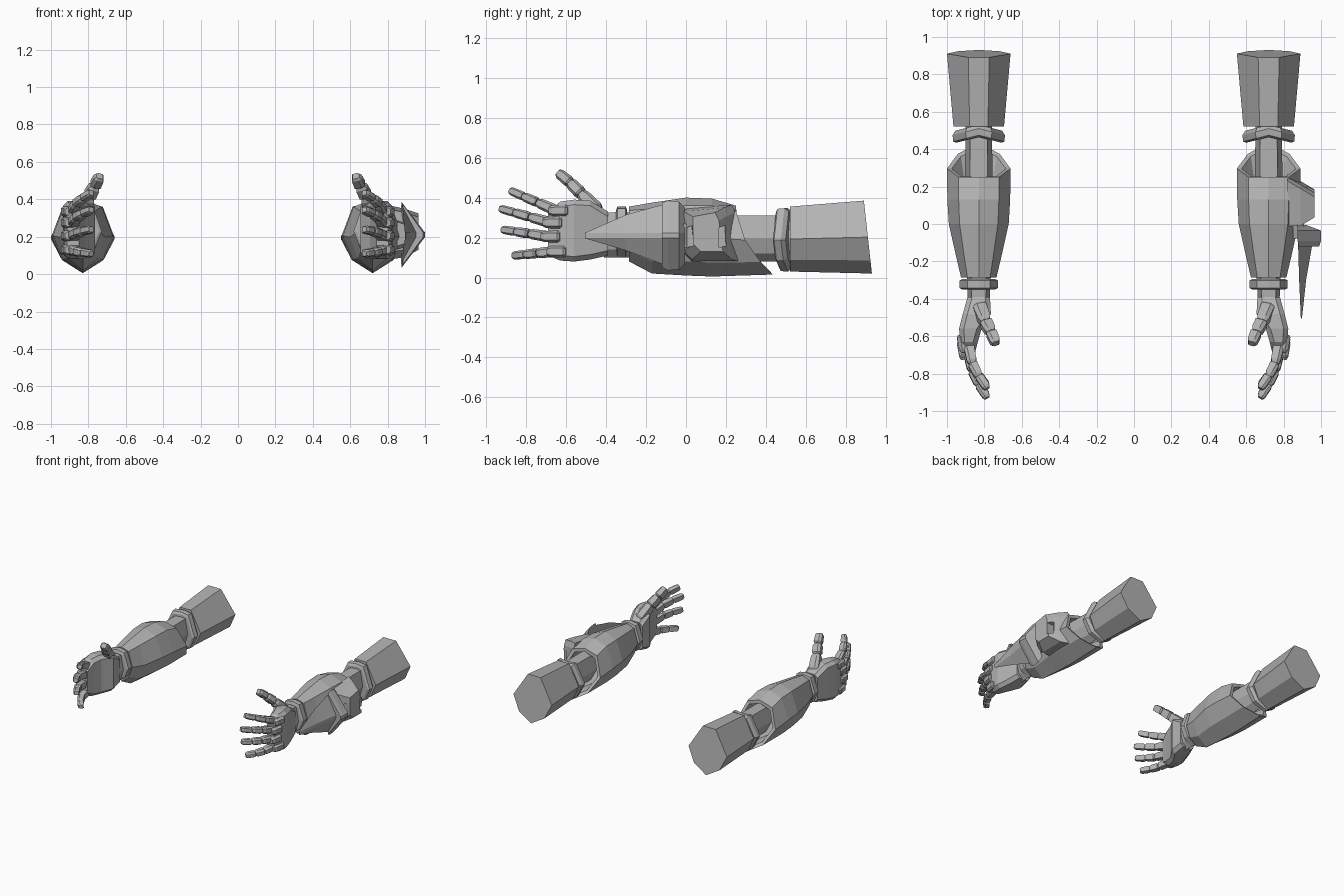
import bpy, bmesh
from mathutils import Vector

if "Cube" in bpy.data.objects:
    bpy.data.objects.remove(bpy.data.objects["Cube"], do_unlink=True)

# One neutral metal colour
metal = bpy.data.materials.new("grey_metal")
metal.use_nodes = True
metal.diffuse_color = (0.45, 0.45, 0.45, 1)
metal.node_tree.nodes["Principled BSDF"].inputs["Base Color"].default_value = (0.45, 0.45, 0.45, 1)


def build(name, lofts, place):
    """Skin each loft (a list of rings) with closed ends into one flat-shaded object."""
    bm = bmesh.new()
    for rings in lofts:
        grid = [[bm.verts.new(place(p)) for p in ring] for ring in rings]
        n = len(grid[0])
        for a, b in zip(grid, grid[1:]):
            for i in range(n):
                bm.faces.new((a[i], a[(i + 1) % n], b[(i + 1) % n], b[i]))
        bm.faces.new(grid[0])
        bm.faces.new(grid[-1])
    bmesh.ops.recalc_face_normals(bm, faces=bm.faces)
    mesh = bpy.data.meshes.new(name)
    bm.to_mesh(mesh)
    bm.free()
    mesh.materials.append(metal)
    ob = bpy.data.objects.new(name, mesh)
    bpy.context.collection.objects.link(ob)
    return ob


def section(y, w, top, bot, flat=0.64, drop=0.0, tilt=0.0, bend=0.0):
    """Eight-sided cross-section of the arm at y."""
    mid, low = (top + bot) / 2, bot + 0.18 * (top - bot)
    half = [(0, top), (flat * w, top - drop), (w, mid), (0.66 * w, low), (0, bot)]
    pts = half + [(-x, z) for x, z in half[-2:0:-1]]
    return [(x, y - tilt * (z - 0.2) - bend * abs(x), z) for x, z in pts]


def rim(w, top, bot, depth=0.0):
    """Swept-back rear opening of the forearm."""
    return [(x, 0.25 - depth + 0.18 * ((0.36 - z) / 0.34) ** 2, z)
            for x, y, z in section(0, w, top, bot, drop=0.03)]


def slab(y, x0, x1, z0, z1, c=0.025):
    """Chamfered rectangle across the hand."""
    return [(x0 + c, y, z0), (x1 - c, y, z0), (x1, y, z0 + c), (x1, y, z1 - c),
            (x1 - c, y, z1), (x0 + c, y, z1), (x0, y, z1 - c), (x0, y, z0 + c)]


def phalanx(a, b, r):
    """Tapered six-sided finger segment from a to b."""
    a, b = Vector(a), Vector(b)
    d = (b - a).normalized()
    u = (Vector((1, 0, 0)) - d * d.x).normalized()
    v = d.cross(u)
    rings = []
    for t, s in ((0, 0.75), (0.12, 1), (0.82, 0.92), (1, 0.65)):
        c = a.lerp(b, t)
        rings.append([c + (u * i + v * j) * r * s for i, j in
                      ((1, 0.6), (0.4, 1), (-1, 0.9), (-1, -0.9), (0.4, -1), (1, -0.6))])
    return rings


def digit(points, r):
    return [phalanx(a, b, r * (1 - 0.1 * i)) for i, (a, b) in enumerate(zip(points, points[1:]))]


# Finger base and tip as (y, z)
FINGERS = {
    "index_finger": ((-0.65, 0.335), (-0.88, 0.435)),
    "middle_finger": ((-0.68, 0.275), (-0.93, 0.345)),
    "ring_finger": ((-0.69, 0.205), (-0.92, 0.24)),
    "little_finger": ((-0.66, 0.13), (-0.865, 0.11)),
}


def arm(side, cx, s):
    """One arm; local +x points away from the body."""
    def place(p):
        return (cx + s * p[0], p[1], p[2])

    def part(name, *lofts):
        return build(side + "_" + name, lofts, place)

    part("upper_arm", [section(0.52, 0.135, 0.355, 0.03, flat=0.36),
                       section(0.911, 0.17, 0.385, 0.02, flat=0.33, tilt=0.11)])
    part("elbow_band", [section(y, w, 0.2 + w * 1.05, 0.19 - w * 1.15, flat=0.5, bend=0.25)
                        for y, w in ((0.465, 0.12), (0.475, 0.137), (0.51, 0.14), (0.53, 0.125))])
    part("elbow_joint", [section(0.14, 0.075, 0.31, 0.08), section(0.55, 0.07, 0.31, 0.08)])

    # Forearm shell with a hollow rear opening
    part("forearm", [
        section(-0.285, 0.095, 0.355, 0.08, drop=0.02),
        section(-0.17, 0.122, 0.375, 0.02, drop=0.03),
        section(0.0, 0.16, 0.4, 0.01, drop=0.04),
        section(0.13, 0.168, 0.395, 0.005, drop=0.035),
        rim(0.17, 0.36, 0.015),
        rim(0.145, 0.335, 0.04),
        rim(0.12, 0.32, 0.06, 0.1),
    ])
    part("wrist_band", [section(y, w, 0.228 + 1.25 * w, 0.228 - 1.25 * w, flat=0.6, drop=0.01)
                        for y, w in ((-0.35, 0.088), (-0.343, 0.102), (-0.302, 0.102), (-0.295, 0.088))])
    part("wrist", [section(-0.41, 0.058, 0.325, 0.1), section(-0.27, 0.065, 0.33, 0.1)])

    # Hand with the palm turned inwards
    part("palm", [
        slab(-0.39, -0.06, 0.06, 0.11, 0.33),
        slab(-0.48, -0.065, 0.085, 0.09, 0.385),
        slab(-0.56, -0.015, 0.105, 0.08, 0.39),
        slab(-0.63, 0.005, 0.1, 0.085, 0.38),
        slab(-0.69, 0.02, 0.085, 0.11, 0.33),
    ])
    for name, ((y0, z0), (y1, z1)) in FINGERS.items():
        path = [(x, y0 + t * (y1 - y0), z0 + t * (z1 - z0))
                for x, t in ((0.055, 0), (0.035, 0.42), (0.0, 0.72), (-0.045, 1))]
        part(name, *digit(path, 0.028))
        part(name + "_knuckle", phalanx((0.088, y0 + 0.06, z0), (0.075, y0 - 0.035, z0), 0.03))
    part("thumb", *digit([(0.0, -0.44, 0.335), (-0.035, -0.525, 0.42),
                          (-0.065, -0.58, 0.475), (-0.09, -0.64, 0.525)], 0.036))
    return part


def plate(x, y0, y1, z0, z1, c=0.04):
    """Clipped rectangle facing sideways."""
    return [(x, y0 + c, z0), (x, y1, z0), (x, y1 - c / 2, z1 - c), (x, y1 - c, z1),
            (x, y0, z1 - c / 2), (x, y0, z0 + c)]


arm("right", -0.83, -1)
part = arm("left", 0.72, 1)

# Side housing on the left forearm, with two slots
housing = part("housing", [plate(0.1, -0.01, 0.27, 0.08, 0.365),
                           plate(0.17, -0.01, 0.23, 0.09, 0.35),
                           plate(0.245, 0.035, 0.185, 0.13, 0.325)])
slots = part("slot_cutter", *[[[(x, y + dy, z) for dy, z in
                               ((-0.014, 0.15), (0.02, 0.16), (0.014, 0.26), (-0.014, 0.25))]
                              for x in (0.18, 0.3)] for y in (0.018, 0.18)])
slots.hide_render = True
cut = housing.modifiers.new("slots", "BOOLEAN")
cut.operation, cut.object, cut.solver = "DIFFERENCE", slots, "EXACT"
bpy.context.view_layer.objects.active = housing
bpy.ops.object.modifier_apply(modifier=cut.name)
bpy.data.objects.remove(slots, do_unlink=True)


def vee(y, back, ridge, top, bot, thick):
    """Chevron cross-section: swept wings meeting in an outer ridge."""
    mid = 0.21
    return [(back, y, top), (ridge, y, mid + 0.012), (ridge, y, mid - 0.012),
            (back, y, bot), (ridge - thick, y, mid - 0.012), (ridge - thick, y, mid + 0.012)]


# Chevron guard and long pointed blade
part("blade_guard", [vee(-0.12, 0.16, 0.27, 0.375, 0.05, 0.09),
                     vee(-0.09, 0.155, 0.28, 0.385, 0.035, 0.1),
                     vee(-0.035, 0.155, 0.28, 0.38, 0.04, 0.1),
                     vee(-0.005, 0.15, 0.2, 0.35, 0.07, 0.03)])
part("blade", [vee(-0.505, 0.174, 0.178, 0.224, 0.196, 0.006),
               vee(-0.3, 0.163, 0.2, 0.315, 0.135, 0.025),
               vee(-0.1, 0.157, 0.235, 0.37, 0.06, 0.05)])
part("blade_mount", [plate(0.13, -0.08, 0.05, 0.13, 0.29, 0.02),
                     plate(0.19, -0.07, 0.04, 0.15, 0.27, 0.02)])
